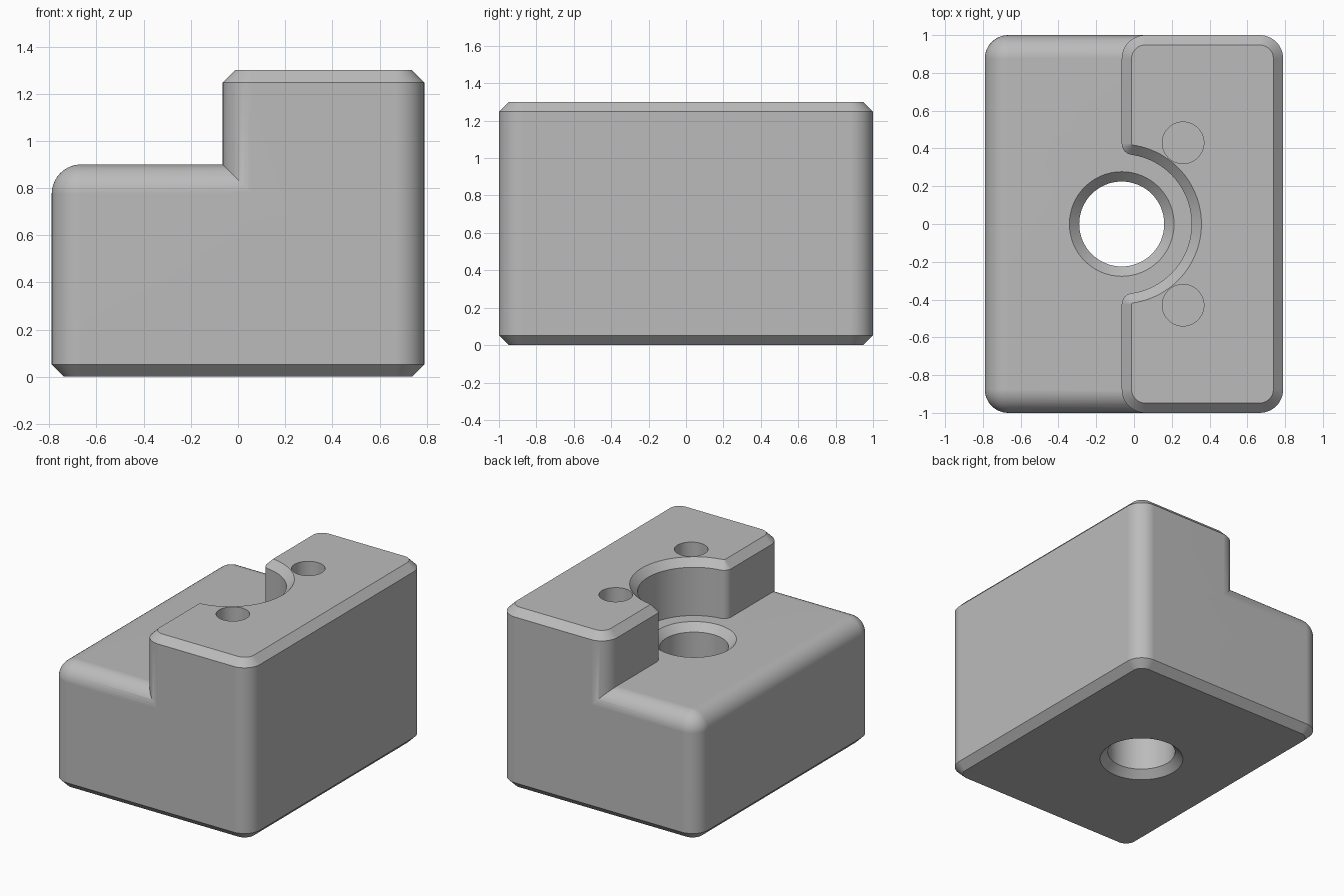
import bpy, bmesh
from math import sin, cos, pi, radians, degrees, sqrt, atan2

cube = bpy.data.objects.get("Cube")
if cube:
    bpy.data.objects.remove(cube, do_unlink=True)

grey = bpy.data.materials.new("light grey")
grey.use_nodes = True
COLOUR = (0.5, 0.5, 0.5, 1)
grey.diffuse_color = COLOUR
grey.node_tree.nodes["Principled BSDF"].inputs["Base Color"].default_value = COLOUR

X, Y = 0.79, 1.0          # half width and half depth
R = 0.125                 # corner and shoulder radius
C = 0.052                 # chamfer
STEP, TOP = 0.9, 1.3      # heights of the ledge and of the raised side
WALL = -0.065             # x of the step wall and of the bore axis
NOTCH, LIP = 0.37, 0.06   # recess radius and the rounding of its mouth


def arc(cx, cy, r, a0, a1, n=12):
    angles = [radians(a0 + (a1 - a0) * i / n) for i in range(n + 1)]
    return [(cx + r * cos(a), cy + r * sin(a)) for a in angles]


def base_outline(d):
    r = R - d
    return (arc(X - R, R - Y, r, -90, 0) + arc(X - R, Y - R, r, 0, 90)
            + arc(R - X, Y - R, r, 90, 180) + arc(R - X, R - Y, r, 180, 270))


def raised_outline(d):
    r = R - d
    lip_y = sqrt((NOTCH + LIP) ** 2 - LIP ** 2)
    a = degrees(atan2(lip_y, LIP))
    return (arc(X - R, R - Y, r, -90, 0) + arc(X - R, Y - R, r, 0, 90)
            + arc(WALL + R, Y - R, r, 90, 180)
            + arc(WALL + LIP, lip_y, LIP - d, 180, 180 + a)
            + arc(WALL, 0, NOTCH + d, a, -a, 48)
            + arc(WALL + LIP, -lip_y, LIP - d, 180 - a, 180)
            + arc(WALL + R, R - Y, r, 180, 270))


def loft(name, rings):
    """Skin a closed solid through (outline, z) rings, listed bottom to top."""
    bm = bmesh.new()
    loops = [[bm.verts.new((x, y, z)) for x, y in pts] for pts, z in rings]
    n = len(loops[0])
    for low, high in zip(loops, loops[1:]):
        for i in range(n):
            j = (i + 1) % n
            bm.faces.new((low[i], low[j], high[j], high[i]))
    bm.faces.new(loops[0][::-1])
    bm.faces.new(loops[-1])
    bmesh.ops.remove_doubles(bm, verts=bm.verts, dist=1e-5)
    bmesh.ops.recalc_face_normals(bm, faces=bm.faces)
    mesh = bpy.data.meshes.new(name)
    bm.to_mesh(mesh)
    bm.free()
    mesh.materials.append(grey)
    obj = bpy.data.objects.new(name, mesh)
    bpy.context.collection.objects.link(obj)
    return obj


def turned(name, x, y, profile):
    """Round tool from (radius, z) pairs."""
    return loft(name, [(arc(x, y, r, 0, 360 - 360 / 64, 63), z) for r, z in profile])


def combine(target, tool, operation):
    mod = target.modifiers.new(tool.name, 'BOOLEAN')
    mod.operation, mod.solver, mod.object = operation, 'EXACT', tool
    bpy.ops.object.select_all(action='DESELECT')
    bpy.context.view_layer.objects.active = target
    target.select_set(True)
    bpy.ops.object.modifier_apply(modifier=mod.name)
    bpy.data.objects.remove(tool, do_unlink=True)


# Lower body: chamfered foot and rounded shoulder
shoulder = [i * pi / 20 for i in range(11)]
block = loft("stepped_block",
             [(base_outline(C), 0), (base_outline(0), C)]
             + [(base_outline(R * (1 - cos(a))), STEP - R + R * sin(a)) for a in shoulder])

# Raised side with the round recess and chamfered rim
raised = loft("raised_side", [(raised_outline(0), STEP / 2),
                              (raised_outline(0), TOP - C), (raised_outline(C), TOP)])
combine(block, raised, 'UNION')

# Through bore, countersunk at both ends
BORE, SINK = 0.225, 0.277
bore = turned("bore", WALL, 0, [(SINK + C, -C), (SINK, 0), (BORE, C), (BORE, STEP - C),
                                (SINK, STEP), (SINK + C, STEP + C)])
combine(block, bore, 'DIFFERENCE')

# Two blind pin holes in the raised side
for side in (-1, 1):
    hole = turned("pin_hole", 0.26, side * 0.43, [(0.11, STEP), (0.11, TOP + 0.1)])
    combine(block, hole, 'DIFFERENCE')

# Smooth the rounds and keep the chamfers and holes crisp
bpy.ops.object.shade_smooth_by_angle(angle=radians(30))
weighted = block.modifiers.new("flat faces", 'WEIGHTED_NORMAL')
weighted.keep_sharp = True
